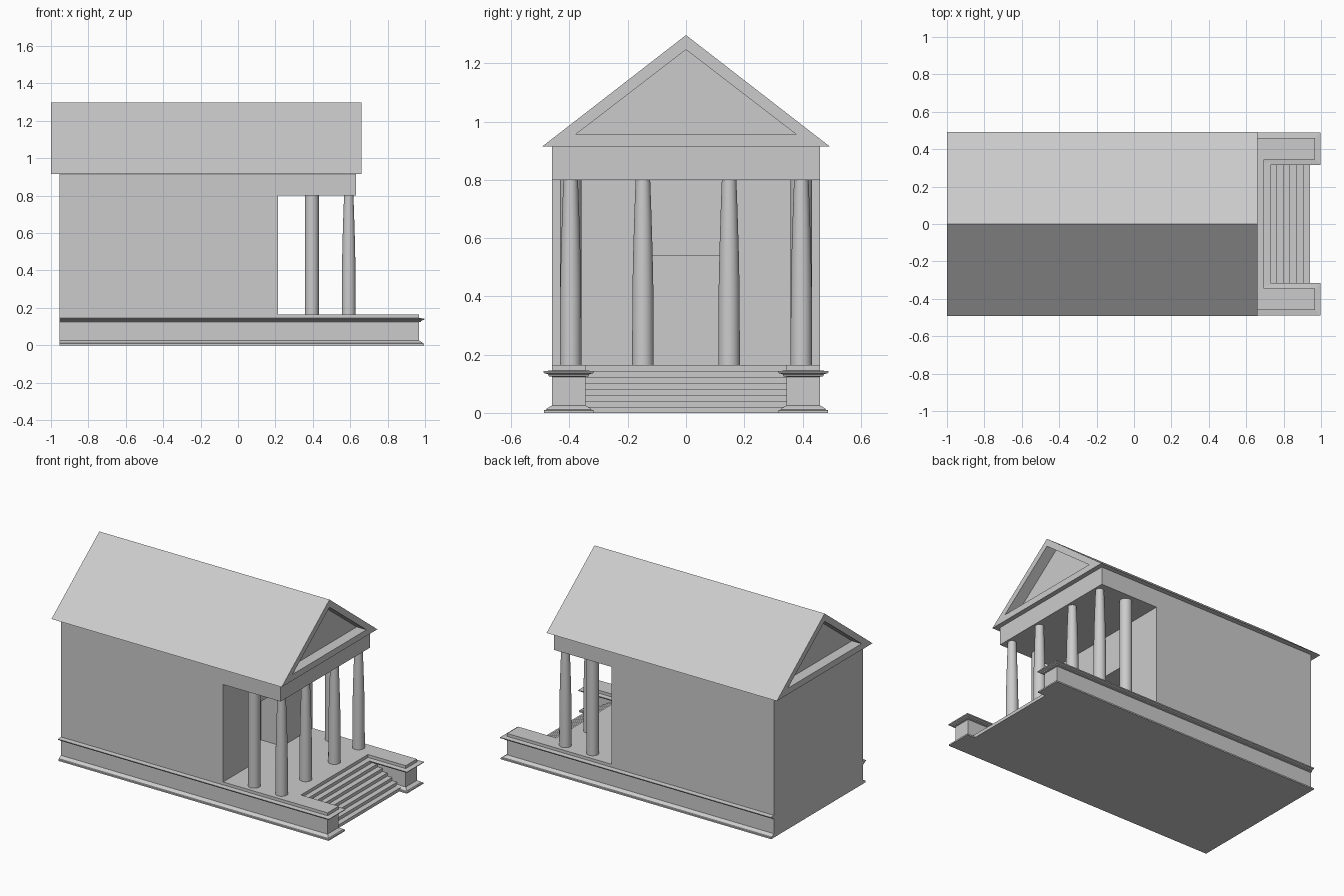
import bpy
import bmesh
import math

cube = bpy.data.objects.get("Cube")
if cube:
    bpy.data.objects.remove(cube, do_unlink=True)

stone = bpy.data.materials.new("pale_grey_stone")
GREY = (0.6, 0.6, 0.6, 1.0)
stone.diffuse_color = GREY
stone.use_nodes = True
stone.node_tree.nodes["Principled BSDF"].inputs["Base Color"].default_value = GREY


def loft(name, rings, smooth=False):
    """Join equal-length rings of points into a closed, capped solid."""
    bm = bmesh.new()
    loops = [[bm.verts.new(p) for p in ring] for ring in rings]
    count = len(rings[0])
    for low, high in zip(loops, loops[1:]):
        for i in range(count):
            j = (i + 1) % count
            bm.faces.new((low[i], low[j], high[j], high[i]))
    bm.faces.new(loops[0])
    bm.faces.new(loops[-1])
    bmesh.ops.recalc_face_normals(bm, faces=bm.faces)
    mesh = bpy.data.meshes.new(name)
    bm.to_mesh(mesh)
    bm.free()
    mesh.materials.append(stone)
    obj = bpy.data.objects.new(name, mesh)
    bpy.context.collection.objects.link(obj)
    if smooth:
        bpy.ops.object.select_all(action="DESELECT")
        obj.select_set(True)
        bpy.context.view_layer.objects.active = obj
        bpy.ops.object.shade_smooth_by_angle(angle=math.radians(40))
    return obj


def rect(x, half, z0, z1):
    return [(x, -half, z0), (x, half, z0), (x, half, z1), (x, -half, z1)]


def gable(x, half, z0, z1):
    return [(x, -half, z0), (x, half, z0), (x, 0, z1)]


BACK, WALL, FLOOR, CEILING, EAVES = -0.955, 0.46, 0.165, 0.8, 0.915
PORCH, BEAM, CHEEK = 0.215, 0.63, 0.345

# Podium: U-shaped outline with cheek walls, swept up a moulded profile
half_plan = [(BACK, -WALL, 0, -1), (0.968, -WALL, 1, -1),
             (0.968, -CHEEK, 1, 1), (0.66, -CHEEK, 0, 1)]
plan = half_plan + [(x, -y, dx, -dy) for x, y, dx, dy in reversed(half_plan)]
profile = [(0.027, 0), (0.027, 0.009), (0.02, 0.011), (0.018, 0.015),
           (0, 0.026), (0, 0.124), (0.011, 0.126), (0.012, 0.132),
           (0.028, 0.137), (0.03, 0.143), (0, 0.146), (0, FLOOR)]
loft("podium", [[(x + dx * out, y + dy * out, z) for x, y, dx, dy in plan]
                for out, z in profile])

# Entrance stairs between the cheek walls
STEPS = 8
stair = [(0.66, 0), (0.66, FLOOR)]
for i in range(STEPS):
    edge = 0.695 + 0.035 * i
    stair += [(edge, FLOOR * (STEPS - i) / STEPS),
              (edge, FLOOR * (STEPS - i - 1) / STEPS)]
loft("stairs", [[(x, y, z) for x, z in stair] for y in (-CHEEK, CHEEK)])

# Enclosed hall with a recessed doorway facing the porch
loft("hall", [rect(BACK, WALL, 0.16, EAVES), rect(PORCH, WALL, 0.16, EAVES),
              rect(PORCH, 0.15, FLOOR, 0.54), rect(0.06, 0.15, FLOOR, 0.54)])

# Beam and ceiling over the porch
loft("porch_beam", [rect(PORCH, WALL, CEILING, EAVES),
                    rect(BEAM, WALL, CEILING, EAVES)])

# Gabled roof with a sunken triangle at each end
outer = (0.493, EAVES, 1.297)
inner = (0.38, 0.955, 1.247)
loft("roof", [gable(0.59, *inner), gable(0.66, *inner), gable(0.66, *outer),
              gable(-1, *outer), gable(-1, *inner), gable(-0.93, *inner)])


# Columns: tapered across the front, straight behind the corners
def column(name, x, y, shape, sides=32):
    angles = [2 * math.pi * i / sides for i in range(sides)]
    loft(name, [[(x + r * math.cos(a), y + r * math.sin(a), z) for a in angles]
                for r, z in shape], smooth=True)


tapered = [(0.037, FLOOR), (0.036, 0.42), (0.033, 0.56), (0.029, 0.69), (0.025, CEILING)]
straight = [(0.037, FLOOR), (0.037, CEILING)]
for side, s in (("right", -1), ("left", 1)):
    column("outer_column_" + side, 0.592, s * 0.396, tapered)
    column("inner_column_" + side, 0.592, s * 0.148, tapered)
    column("rear_column_" + side, 0.395, s * 0.396, straight)
